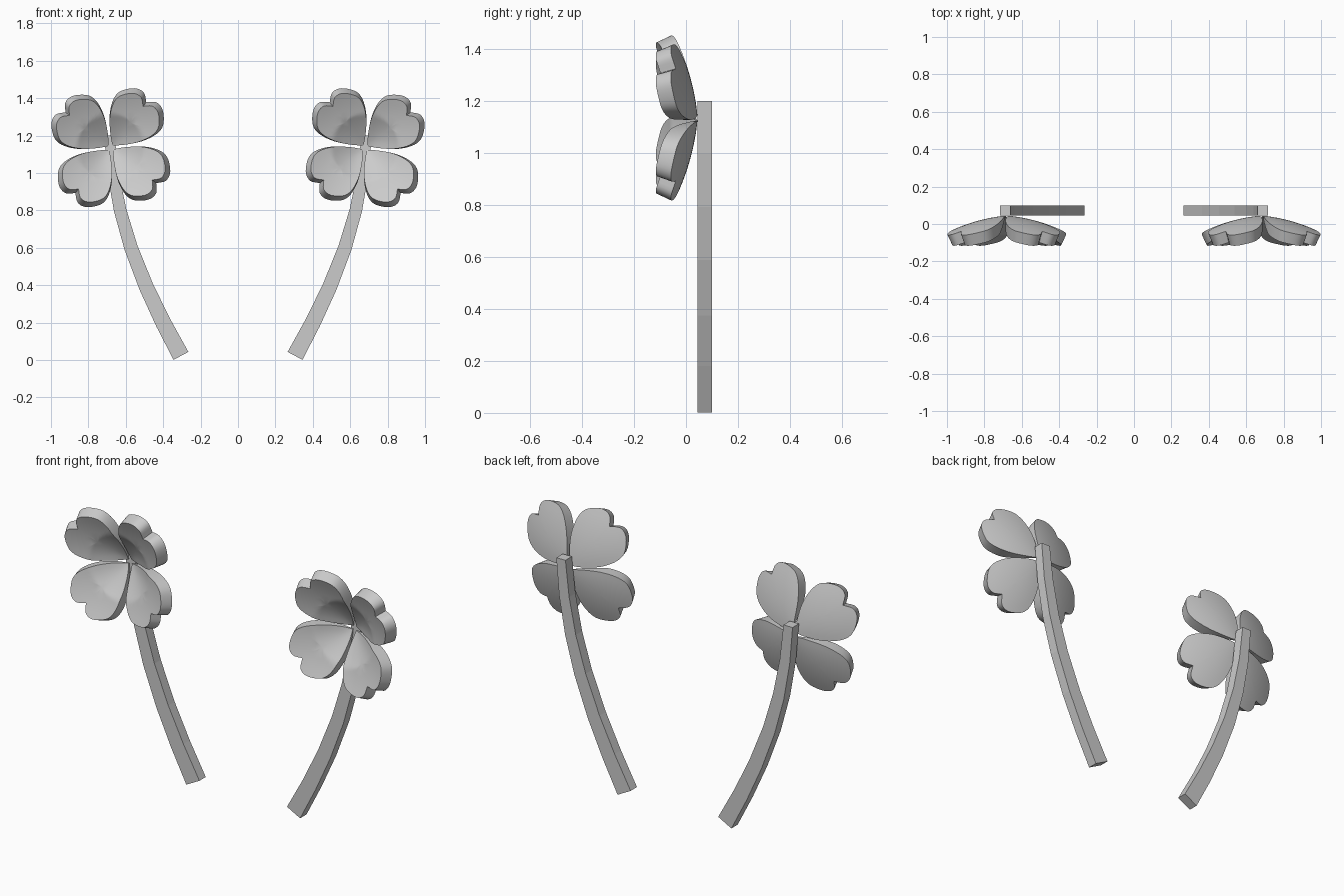
import bpy, bmesh, math
from mathutils import Vector

old = bpy.data.objects.get("Cube")
if old:
    bpy.data.objects.remove(old, do_unlink=True)

grey = bpy.data.materials.new("plain grey")
grey.use_nodes = True
grey.diffuse_color = (0.6, 0.6, 0.6, 1)
grey.node_tree.nodes["Principled BSDF"].inputs["Base Color"].default_value = (0.6, 0.6, 0.6, 1)

CENTRE_X, CENTRE_Z, HUB_Y = 0.68, 1.135, 0.045
THICK = 0.065


def finish(name, bm, smooth):
    bmesh.ops.recalc_face_normals(bm, faces=bm.faces)
    mesh = bpy.data.meshes.new(name)
    bm.to_mesh(mesh)
    bm.free()
    mesh.materials.append(grey)
    obj = bpy.data.objects.new(name, mesh)
    bpy.context.collection.objects.link(obj)
    if smooth:
        bpy.ops.object.select_all(action='DESELECT')
        obj.select_set(True)
        bpy.context.view_layer.objects.active = obj
        bpy.ops.object.shade_smooth_by_angle(angle=math.radians(35))


def spline(points, steps):
    """Catmull-Rom curve through the points."""
    pts = [Vector(p) for p in points]
    pts = [2 * pts[0] - pts[1]] + pts + [2 * pts[-1] - pts[-2]]
    out = []
    for a, b, c, d in zip(pts, pts[1:], pts[2:], pts[3:]):
        for i in range(steps):
            t = i / steps
            out.append(0.5 * (2 * b + (c - a) * t + (2 * a - 5 * b + 4 * c - d) * t * t
                              + (3 * b - a - 3 * c + d) * t ** 3))
    return out + [pts[-2]]


# Heart outline: u runs out from the hub, v runs across
half = spline([(.015, 0), (.06, .05), (.13, .11), (.2, .145), (.255, .15),
               (.3, .125), (.335, .085), (.34, .04), (.308, 0)], 4)
heart = half + [Vector((p.x, -p.y)) for p in half[-2:0:-1]]
middle = Vector((.19, 0))


def leaf_point(p, angle, side, front):
    """Place an outline point on the domed back or the offset front skin."""
    r = p.length
    a = angle + math.atan2(p.y, p.x)
    y = HUB_Y - 0.086 * r - 0.61 * r * r
    if front:
        t = THICK * min(1, r / 0.2)
        slope = 0.086 + 1.22 * r
        norm = math.hypot(1, slope)
        y -= t / norm
        r -= t * slope / norm
    return (side * (CENTRE_X + r * math.cos(a)), y, CENTRE_Z + r * math.sin(a))


def leaf(name, angle, side):
    bm = bmesh.new()
    n, rims = len(heart), []
    for front in (False, True):
        hub = bm.verts.new(leaf_point(middle, angle, side, front))
        inner = None
        for k in range(1, 6):
            ring = [bm.verts.new(leaf_point(middle.lerp(p, k / 5), angle, side, front))
                    for p in heart]
            for i in range(n):
                j = (i + 1) % n
                bm.faces.new((inner[i], inner[j], ring[j], ring[i]) if inner
                             else (hub, ring[j], ring[i]))
            inner = ring
        rims.append(inner)
    back, fore = rims
    for i in range(n):
        j = (i + 1) % n
        bm.faces.new((back[i], back[j], fore[j], fore[i]))
    finish(name, bm, True)


# Stem path in x and z, tapering upward
PATH = [Vector(p) for p in ((.305, .022), (.4, .2), (.49, .39), (.572, .6),
                            (.63, .8), (.668, 1.0), (.688, 1.2))]


def stem(name, side):
    bm = bmesh.new()
    rings = []
    last = len(PATH) - 1
    for i, p in enumerate(PATH):
        d = (PATH[min(i + 1, last)] - PATH[max(i - 1, 0)]).normalized()
        if i == last:
            d = Vector((0, 1))
        w = Vector((d.y, -d.x)) * (0.045 - 0.0175 * i / last)
        rings.append([bm.verts.new((side * q.x, y, q.y)) for q, y in
                      ((p - w, .045), (p + w, .045), (p + w, .1), (p - w, .1))])
    for a, b in zip(rings, rings[1:]):
        for i in range(4):
            j = (i + 1) % 4
            bm.faces.new((a[i], a[j], b[j], b[i]))
    bm.faces.new(rings[0])
    bm.faces.new(rings[-1])
    finish(name, bm, False)


# Two mirrored four-leaf sprigs
for side, label in ((1, "left"), (-1, "right")):
    stem(label + "_stem", side)
    for k, part in enumerate(("upper_outer", "upper_inner", "lower_inner", "lower_outer")):
        leaf(f"{label}_{part}_leaf", math.radians(38 + 90 * k), side)
